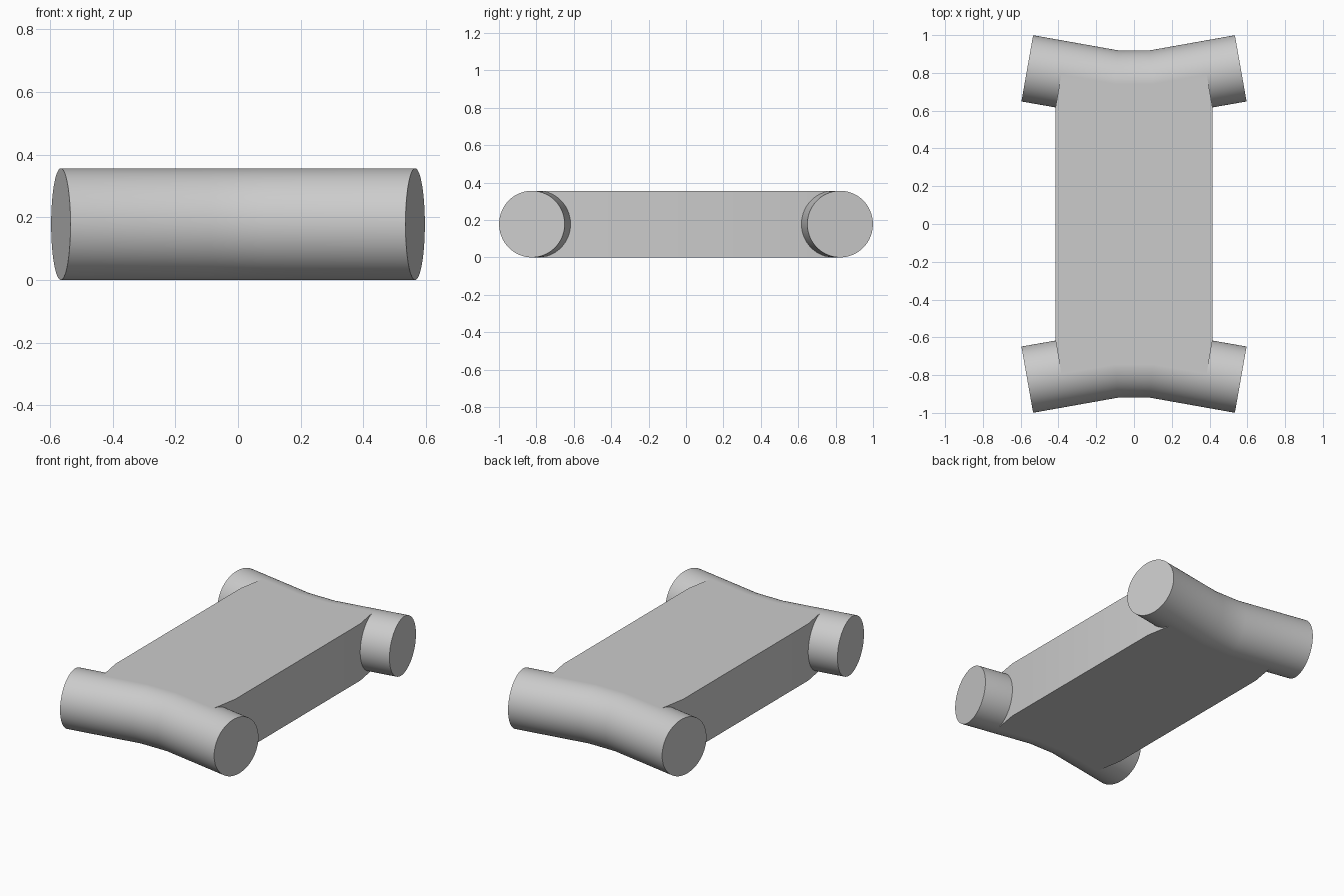
import bpy
import bmesh
from math import radians, sin, cos, tan, pi
from mathutils import Matrix, Vector

cube = bpy.data.objects.get("Cube")
if cube:
    bpy.data.objects.remove(cube)

RADIUS = 0.178
BEND = radians(10)
BEND_X, BEND_Y = 0.10, 0.742   # where the end bars start to sweep outwards
END_X = 0.565
SEGMENTS = 96

grey = bpy.data.materials.new("plain_grey")
grey.use_nodes = True
grey.diffuse_color = (0.6, 0.6, 0.6, 1)
grey.node_tree.nodes["Principled BSDF"].inputs["Base Color"].default_value = (0.6, 0.6, 0.6, 1)


def centre_y(x):
    """Bar centreline."""
    return BEND_Y + max(abs(x) - BEND_X, 0) * tan(BEND)


def finish(name, bm):
    bmesh.ops.recalc_face_normals(bm, faces=bm.faces)
    mesh = bpy.data.meshes.new(name)
    bm.to_mesh(mesh)
    bm.free()
    mesh.materials.append(grey)
    obj = bpy.data.objects.new(name, mesh)
    bpy.context.collection.objects.link(obj)
    bpy.ops.object.select_all(action="DESELECT")
    obj.select_set(True)
    bpy.context.view_layer.objects.active = obj
    bpy.ops.object.shade_smooth_by_angle(angle=radians(30))


def end_bar(name, side):
    """Round bar with two mitred bends and flat caps."""
    bm = bmesh.new()
    rings = []
    for x, tilt in ((-END_X, -BEND), (-BEND_X, -BEND / 2), (BEND_X, BEND / 2), (END_X, BEND)):
        turn = Matrix.Rotation(tilt, 3, "Z")
        ring = []
        for i in range(SEGMENTS):
            a = 2 * pi * i / SEGMENTS
            p = turn @ Vector((0, RADIUS * cos(a), RADIUS * sin(a)))
            ring.append(bm.verts.new((x + p.x, side * (centre_y(x) + p.y), RADIUS + p.z)))
        rings.append(ring)
    for a, b in zip(rings, rings[1:]):
        for i in range(SEGMENTS):
            j = (i + 1) % SEGMENTS
            bm.faces.new((a[i], a[j], b[j], b[i]))
    bm.faces.new(rings[0])
    bm.faces.new(rings[-1])
    finish(name, bm)


def slab():
    """Flat middle body, its corners cut square to the bars."""
    corner = [(0.415, 0.62), (0.385, centre_y(0.385)), (BEND_X, BEND_Y)]
    half = corner + [(-x, y) for x, y in reversed(corner)]
    outline = half + [(-x, -y) for x, y in half]
    bm = bmesh.new()
    base = bm.faces.new([bm.verts.new((x, y, 0)) for x, y in outline])
    top = bmesh.ops.extrude_face_region(bm, geom=[base], use_keep_orig=True)["geom"]
    bmesh.ops.translate(bm, vec=(0, 0, 2 * RADIUS),
                        verts=[v for v in top if isinstance(v, bmesh.types.BMVert)])
    finish("body_slab", bm)


slab()
end_bar("front_bar", -1)
end_bar("back_bar", 1)
